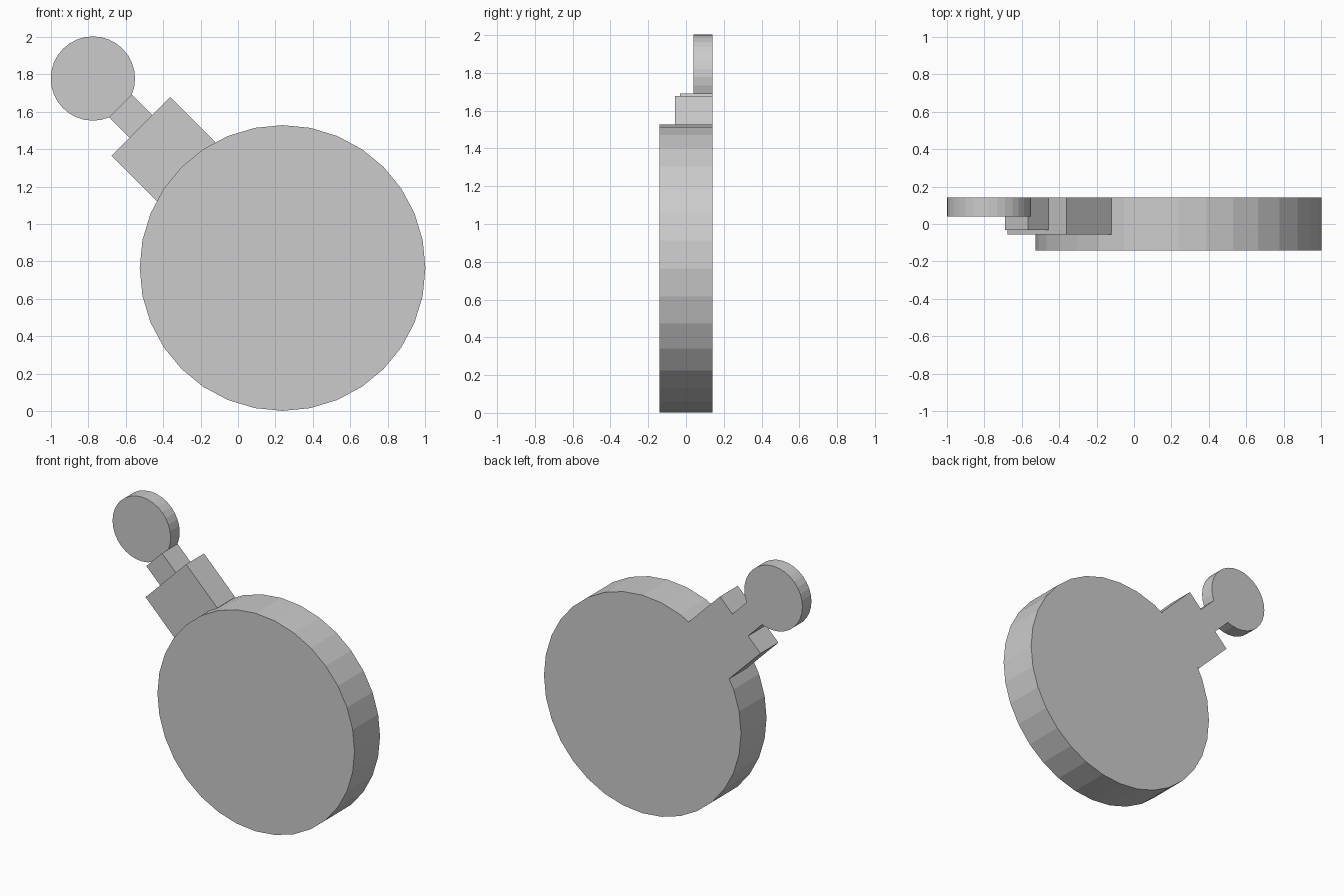
import bpy
from math import pi, sqrt
from mathutils import Vector

if "Cube" in bpy.data.objects:
    bpy.data.objects.remove(bpy.data.objects["Cube"])

BACK = 0.141                       # shared flat back plane
CX, CZ = 0.238, 0.765              # centre of the large disc


def disc(name, x, z, radius, front):
    depth = BACK - front
    bpy.ops.mesh.primitive_cylinder_add(
        vertices=32, radius=radius, depth=depth,
        location=(x, (BACK + front) / 2, z), rotation=(pi / 2, 0, 0))
    bpy.context.object.name = name


def arm_block(name, start, end, width, front):
    # Box lying along the 45 degree arm, measured from the large disc centre
    mid = (start + end) / 2 / sqrt(2)
    bpy.ops.mesh.primitive_cube_add(
        size=1, location=(CX - mid, (BACK + front) / 2, CZ + mid),
        rotation=(0, pi / 4, 0))
    ob = bpy.context.object
    ob.name = name
    ob.scale = Vector((width, BACK - front, end - start))
    # the local z axis points up and to the left
    ob.rotation_euler.y = -pi / 4


# Large disc, stepped arm and small end disc
disc("large_disc", CX, CZ, 0.763, -0.141)
arm_block("arm_base", 0.729, 1.07, 0.444, -0.057)
arm_block("arm_neck", 1.07, 1.224, 0.172, -0.031)
disc("small_disc", -0.775, 1.777, 0.225, 0.041)
